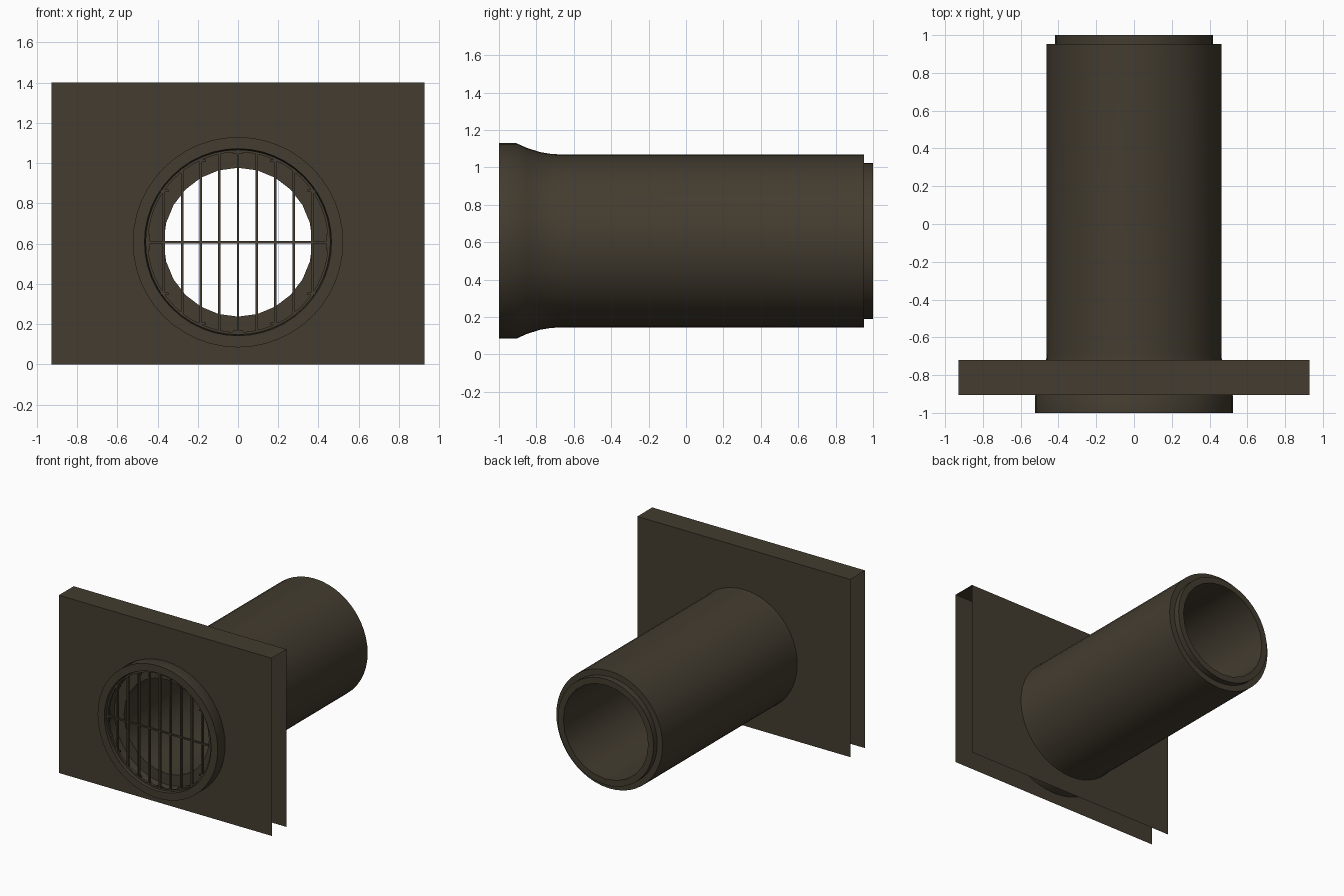
import bpy, bmesh, math
from mathutils import Vector

if "Cube" in bpy.data.objects:
    bpy.data.objects.remove(bpy.data.objects["Cube"])

CZ = 0.607   # height of the pipe axis
N = 48       # sides of the pipe


def material(name, rgb):
    m = bpy.data.materials.new(name)
    m.diffuse_color = (*rgb, 1)
    m.use_nodes = True
    m.node_tree.nodes["Principled BSDF"].inputs["Base Color"].default_value = m.diffuse_color
    return m


CONCRETE = material("dark_olive_brown", (0.056, 0.045, 0.029))


def finish(bm, name, smooth=None):
    me = bpy.data.meshes.new(name)
    bm.to_mesh(me)
    bm.free()
    ob = bpy.data.objects.new(name, me)
    bpy.context.collection.objects.link(ob)
    me.materials.append(CONCRETE)
    if smooth:
        bpy.ops.object.select_all(action='DESELECT')
        ob.select_set(True)
        bpy.context.view_layer.objects.active = ob
        bpy.ops.object.shade_smooth_by_angle(angle=math.radians(smooth))
    return ob


def ring(bm, y, r, n=N, faceted=False):
    vs = []
    for i in range(n):
        a = 2 * math.pi * i / n
        k = math.cos(2 * math.pi / n) if faceted and i % 2 else 1
        vs.append(bm.verts.new((r * k * math.cos(a), y, CZ + r * k * math.sin(a))))
    return vs


def lathe(name, profile, smooth=25):
    """Closed (y, radius, coarse) profile turned about the pipe axis."""
    bm = bmesh.new()
    rings = [ring(bm, y, r, faceted=c) for y, r, c in profile]
    for a, b in zip(rings, rings[1:] + rings[:1]):
        for i in range(N):
            j = (i + 1) % N
            bm.faces.new((a[i], a[j], b[j], b[i]))
    bmesh.ops.recalc_face_normals(bm, faces=bm.faces[:])
    return finish(bm, name, smooth)


# Pipe: flared bell, barrel, spigot, coarser bore and socket step
lathe("pipe", [
    (-1.0, 0.465, False), (-1.0, 0.523, False), (-0.908, 0.523, False),
    (-0.85, 0.497, False), (-0.78, 0.475, False), (-0.72, 0.465, False),
    (-0.68, 0.463, False), (0.953, 0.463, False), (0.953, 0.417, False),
    (1.0, 0.417, False), (1.0, 0.37, True), (-0.89, 0.37, True),
    (-0.89, 0.455, False)])

# Headwall: front sheet, back sheet and top, open at sides and bottom
HW, HH, Y0, Y1 = 0.928, 1.4, -0.905, -0.72


def sheet(name, y, hole, direction):
    bm = bmesh.new()
    outer = [bm.verts.new(p) for p in
             ((-HW, y, 0), (HW, y, 0), (HW, y, HH), (-HW, y, HH))]
    edges = []
    for loop in (outer, ring(bm, y, hole)):
        edges += [bm.edges.new((loop[i - 1], loop[i])) for i in range(len(loop))]
    n = Vector((0, direction, 0))
    bmesh.ops.triangle_fill(bm, edges=edges, use_beauty=True, normal=n)
    bm.normal_update()
    flip = [f for f in bm.faces if f.normal.dot(n) < 0]
    if flip:
        bmesh.ops.reverse_faces(bm, faces=flip)
    bmesh.ops.dissolve_limit(bm, angle_limit=0.01, verts=[], edges=bm.edges[:])
    finish(bm, name)


sheet("headwall_front", Y0, 0.522, -1)
sheet("headwall_back", Y1, 0.464, 1)
bm = bmesh.new()
bm.faces.new([bm.verts.new(p) for p in
              ((-HW, Y0, HH), (HW, Y0, HH), (HW, Y1, HH), (-HW, Y1, HH))])
finish(bm, "headwall_top")


# Grate inside the bell mouth
def box(name, centre, size):
    bm = bmesh.new()
    bmesh.ops.create_cube(bm, size=1)
    bmesh.ops.scale(bm, vec=size, verts=bm.verts)
    bmesh.ops.translate(bm, vec=centre, verts=bm.verts)
    return finish(bm, name)


GY, GR = -0.97, 0.458
lathe("grate_frame", [(GY - 0.01, 0.448, False), (GY - 0.01, 0.46, False),
                      (GY + 0.01, 0.46, False), (GY + 0.01, 0.448, False)])
for i in range(-4, 5):
    x = i * 0.0925
    h = math.sqrt(GR ** 2 - x ** 2)
    box("grate_bar", (x, GY, CZ), (0.012, 0.02, 2 * h))
    for s in (-1, 1):
        if i % 2 == 0:
            box("grate_clip", (x, GY, CZ + s * (h - 0.014)), (0.05, 0.012, 0.012))
box("grate_crossbar", (0, GY - 0.006, CZ), (2 * GR, 0.012, 0.012))
for s in (-1, 1):
    box("grate_clip", (s * (GR - 0.014), GY, CZ), (0.012, 0.012, 0.08))
